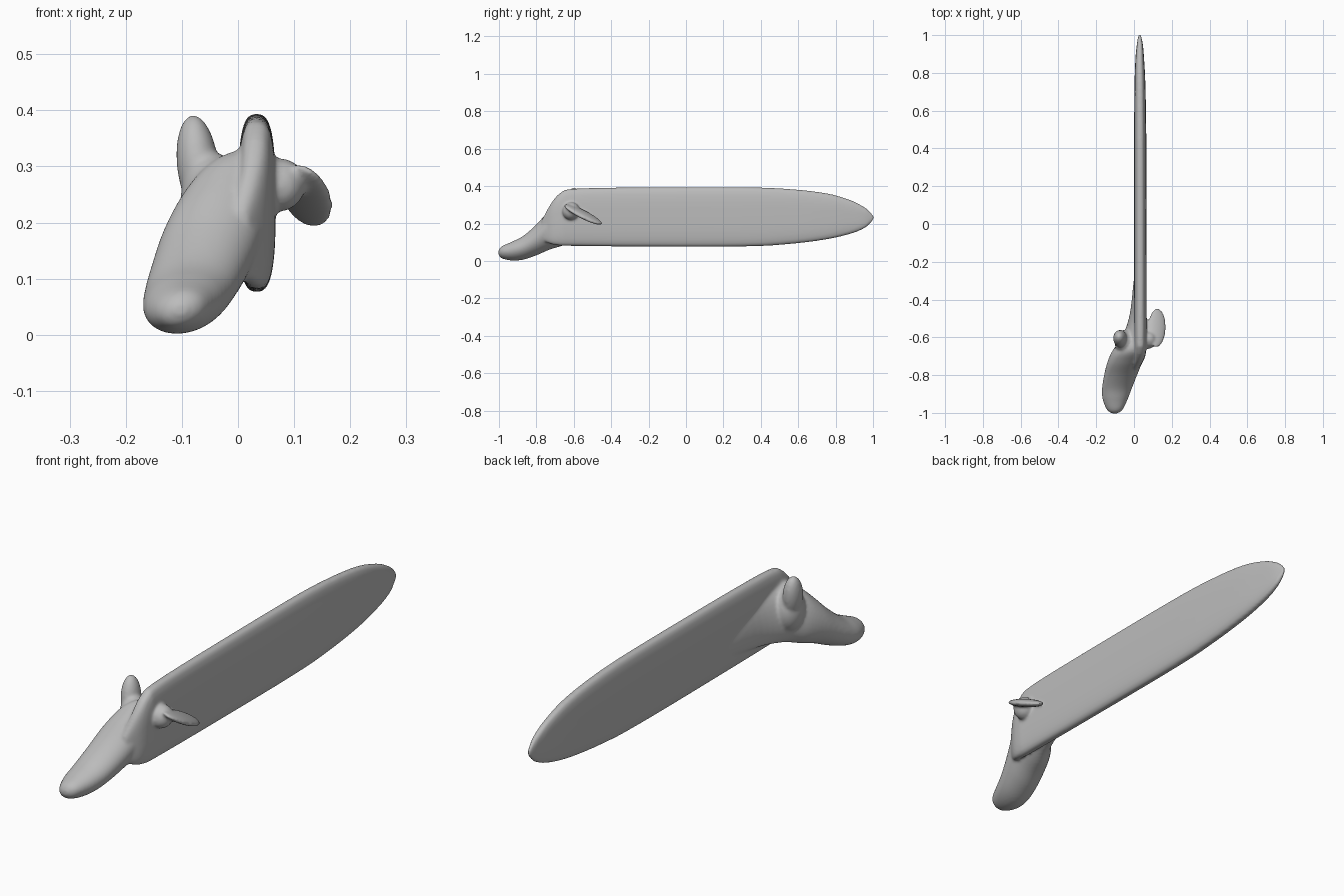
import bpy, bmesh, math
from mathutils import Matrix, Euler, Vector

cube = bpy.data.objects.get("Cube")
if cube:
    bpy.data.objects.remove(cube, do_unlink=True)

bm = bmesh.new()


def smooth_stations(rows, steps=5):
    """Catmull-Rom interpolation between cross-section stations."""
    padded = [rows[0]] + rows + [rows[-1]]
    result = []
    for a, b, c, d in zip(padded, padded[1:], padded[2:], padded[3:]):
        for i in range(steps):
            t = i / steps
            result.append([
                q + t * ((r - p) / 2 + t * ((2*p - 5*q + 4*r - s) / 2
                         + t * (3*q - p - 3*r + s) / 2))
                for p, q, r, s in zip(a, b, c, d)])
    result.append(rows[-1])
    return result


def loft(rows, power, shear=0, sides=32):
    """Skin rounded sections given as y, x low, x high, z low, z high."""
    rings = []
    for y, x0, x1, z0, z1 in smooth_stations(rows):
        ring = []
        for k in range(sides):
            a = math.tau * k / sides
            u, v = (math.copysign(abs(w) ** (2 / power), w)
                    for w in (math.cos(a), math.sin(a)))
            dz = v * (z1 - z0) / 2
            ring.append(bm.verts.new(
                ((x0 + x1) / 2 + u * (x1 - x0) / 2 + shear * dz, y, (z0 + z1) / 2 + dz)))
        rings.append(ring)
    for r, s in zip(rings, rings[1:]):
        for k in range(sides):
            n = (k + 1) % sides
            bm.faces.new((r[k], r[n], s[n], s[k]))
    bm.faces.new(rings[0])
    bm.faces.new(rings[-1])


def lobe(centre, radii, degrees=(0, 0, 0)):
    """Ellipsoid used for fins and their roots."""
    turn = Euler([math.radians(d) for d in degrees], "XYZ").to_matrix().to_4x4()
    matrix = Matrix.Translation(centre) @ turn @ Matrix.Diagonal(Vector(radii)).to_4x4()
    bmesh.ops.create_uvsphere(bm, u_segments=32, v_segments=20, radius=1, matrix=matrix)


# Long flat blade
loft([
    (-0.77, -0.01, 0.02, 0.11, 0.22),
    (-0.72, 0, 0.052, 0.09, 0.31),
    (-0.67, 0, 0.065, 0.082, 0.365),
    (-0.6, 0, 0.067, 0.08, 0.386),
    (-0.3, 0, 0.067, 0.077, 0.393),
    (0.3, 0, 0.066, 0.077, 0.394),
    (0.55, 0.001, 0.064, 0.09, 0.385),
    (0.75, 0.003, 0.06, 0.115, 0.362),
    (0.88, 0.008, 0.053, 0.145, 0.325),
    (0.95, 0.015, 0.047, 0.173, 0.29),
    (0.985, 0.021, 0.04, 0.2, 0.263),
    (1.003, 0.026, 0.035, 0.222, 0.24),
], power=3)

# Drooping snout that flows back into the blade
loft([
    (-1.003, -0.115, -0.09, 0.035, 0.055),
    (-0.985, -0.142, -0.062, 0.014, 0.078),
    (-0.93, -0.165, -0.035, 0.002, 0.103),
    (-0.87, -0.168, -0.012, 0.007, 0.134),
    (-0.8, -0.157, 0.015, 0.03, 0.195),
    (-0.73, -0.138, 0.042, 0.06, 0.272),
    (-0.67, -0.11, 0.058, 0.078, 0.325),
    (-0.6, -0.06, 0.06, 0.1, 0.325),
    (-0.48, -0.018, 0.06, 0.12, 0.32),
    (-0.3, 0.002, 0.06, 0.14, 0.3),
], power=2, shear=0.2)

# Upright ear-like fin and its root
lobe((-0.072, -0.607, 0.303), (0.037, 0.045, 0.09), (-8, -6, 0))
lobe((-0.045, -0.625, 0.235), (0.058, 0.065, 0.09))

# Swept-back fin on the other side, with its root
lobe((0.121, -0.55, 0.248), (0.05, 0.115, 0.017), (-28, 16, -12))
lobe((0.075, -0.615, 0.267), (0.045, 0.045, 0.048), (-28, 16, 0))

bmesh.ops.recalc_face_normals(bm, faces=bm.faces)
mesh = bpy.data.meshes.new("finned_blade")
bm.to_mesh(mesh)
bm.free()
body = bpy.data.objects.new("finned_blade", mesh)
bpy.context.collection.objects.link(body)

# Fuse the parts and soften the joints
remesh = body.modifiers.new("fuse", "REMESH")
remesh.mode = "VOXEL"
remesh.voxel_size = 0.006
remesh.use_smooth_shade = True
soften = body.modifiers.new("soften", "SMOOTH")
soften.factor = 0.5
soften.iterations = 8

# Plain grey clay
grey = bpy.data.materials.new("plain_grey")
grey.use_nodes = True
grey.diffuse_color = (0.5, 0.5, 0.5, 1)
grey.node_tree.nodes["Principled BSDF"].inputs["Base Color"].default_value = (0.5, 0.5, 0.5, 1)
mesh.materials.append(grey)
